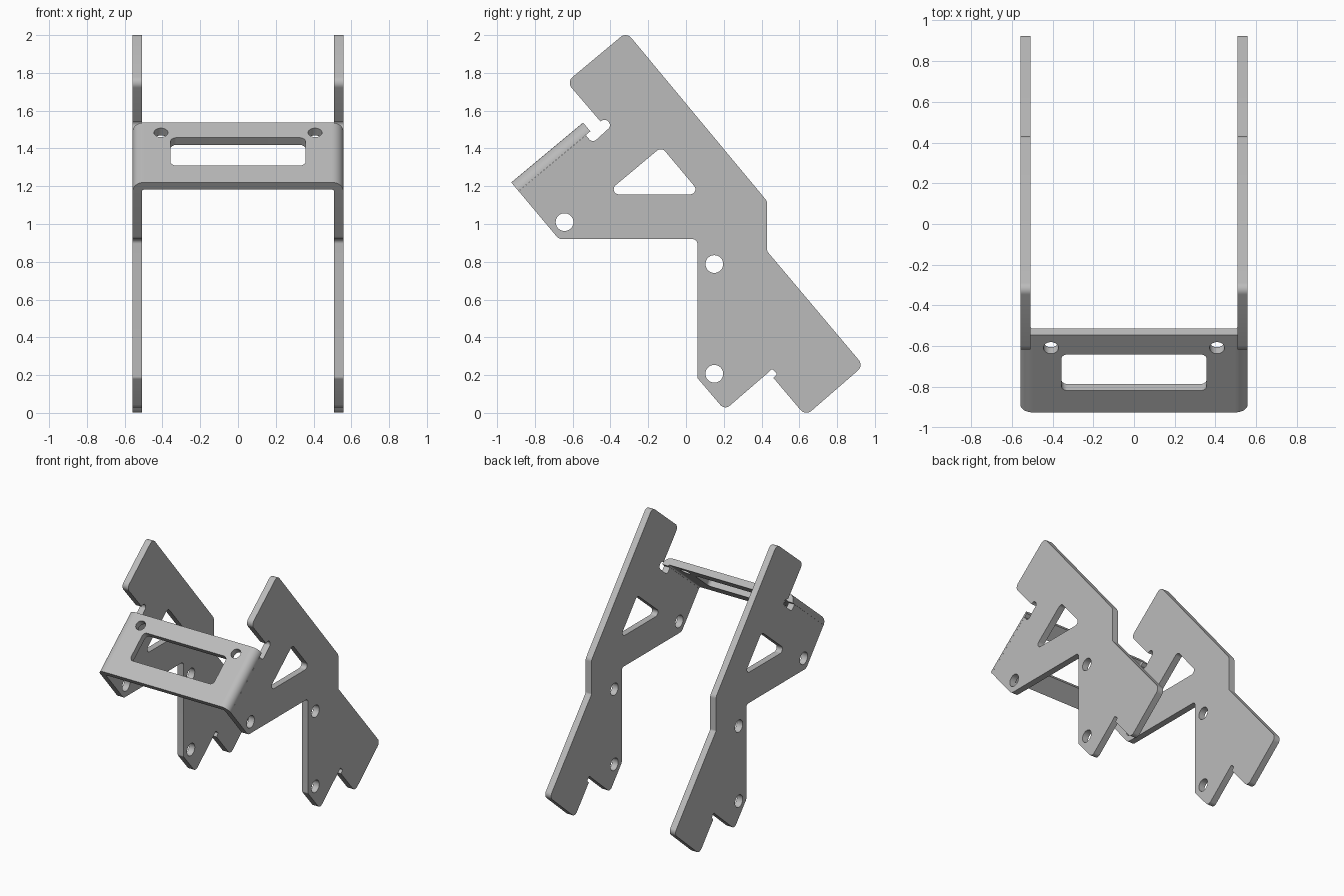
import bpy, bmesh
from math import sin, cos, pi, radians, tan
from mathutils import Matrix, Vector

cube = bpy.data.objects.get("Cube")
if cube:
    bpy.data.objects.remove(cube, do_unlink=True)

steel = bpy.data.materials.new("plain_grey")
steel.use_nodes = True
GREY = (0.5, 0.5, 0.5, 1)
steel.diffuse_color = GREY
steel.node_tree.nodes["Principled BSDF"].inputs["Base Color"].default_value = GREY


def rounded(corners, steps=8):
    """Polygon from (x, y, radius) corners, with true fillets."""
    out = []
    count = len(corners)
    for i, (x, y, r) in enumerate(corners):
        p = Vector((x, y))
        if r == 0:
            out.append(p)
            continue
        a = (Vector(corners[i - 1][:2]) - p).normalized()
        b = (Vector(corners[(i + 1) % count][:2]) - p).normalized()
        half = a.angle(b) / 2
        centre = p + (a + b).normalized() * r / sin(half)
        start = p + a * r / tan(half) - centre
        end = p + b * r / tan(half) - centre
        sweep = start.angle(end)
        for k in range(steps + 1):
            t = k / steps
            out.append(centre + (start * sin((1 - t) * sweep) + end * sin(t * sweep)) / sin(sweep))
    return out


def circle(x, y, r, n=32):
    return [Vector((x + r * cos(2 * pi * k / n), y + r * sin(2 * pi * k / n))) for k in range(n)]


def sheet(name, loops, thickness, axes, origin):
    """Extrude a filled outline (first loop) with holes (other loops)."""
    data = bpy.data.curves.new(name, "CURVE")
    data.dimensions = "2D"
    data.fill_mode = "BOTH"
    data.extrude = thickness / 2
    for loop in loops:
        spline = data.splines.new("POLY")
        spline.points.add(len(loop) - 1)
        for point, co in zip(spline.points, loop):
            point.co = (co.x, co.y, 0, 1)
        spline.use_cyclic_u = True
    obj = bpy.data.objects.new(name, data)
    bpy.context.collection.objects.link(obj)
    bpy.ops.object.select_all(action="DESELECT")
    obj.select_set(True)
    bpy.context.view_layer.objects.active = obj
    bpy.ops.object.convert(target="MESH")
    obj = bpy.context.object
    bm = bmesh.new()
    bm.from_mesh(obj.data)
    bmesh.ops.remove_doubles(bm, verts=bm.verts, dist=0.0005)
    bmesh.ops.transform(bm, matrix=Matrix.Translation(origin) @ Matrix(axes).transposed().to_4x4(),
                        verts=bm.verts)
    bmesh.ops.recalc_face_normals(bm, faces=bm.faces)
    bm.to_mesh(obj.data)
    bm.free()
    obj.data.materials.clear()
    obj.data.materials.append(steel)
    bpy.ops.object.shade_smooth_by_angle(angle=radians(30))
    return obj


T = 0.05            # sheet thickness
HALF = 0.558        # half width
R = 0.06            # outer bend radius
DEPTH = 0.495       # depth of the tilted bridge
TILT = radians(39.8)
X = Vector((1, 0, 0))
U = Vector((0, cos(TILT), sin(TILT)))
N = Vector((0, -sin(TILT), cos(TILT)))
FRONT = Vector((0, -0.925, 1.22))

# Side plates: outline in (y, z) with corner radii
outline = rounded([
    (-0.315, 2.016, 0.04), (-0.632, 1.752, 0.04), (-0.452, 1.542, 0),
    # bend relief slot
    (-0.428, 1.562, 0.025), (-0.393, 1.521, 0.025), (-0.495, 1.428, 0.025), (-0.53, 1.47, 0),
    # lug below the bridge
    (-0.886, 1.174, 0), (-0.673, 0.92, 0.04), (0.06, 0.92, 0.025),
    # leg and foot
    (0.06, 0.185, 0.02), (0.205, 0.015, 0.035), (0.437, 0.215, 0),
    (0.455, 0.235, 0.01), (0.483, 0.207, 0.01), (0.463, 0.185, 0),
    (0.633, -0.016, 0.04), (0.94, 0.25, 0.04), (0.43, 0.855, 0.02), (0.43, 1.12, 0.04),
])
window = rounded([(-0.43, 1.157, 0.027), (0.081, 1.157, 0.027), (-0.13, 1.408, 0.03)])
bolt_holes = [circle(y, z, 0.047) for y, z in ((-0.643, 1.01), (0.15, 0.788), (0.15, 0.207))]
for side, sign in (("left", 1), ("right", -1)):
    sheet(side + "_side_plate", [outline, window] + bolt_holes, T,
          (Vector((0, 1, 0)), Vector((0, 0, 1)), X), Vector((sign * (HALF - T / 2), 0, 0)))

    # Curved bend joining the side plate to the bridge
    arc = [k * pi / 2 / 12 for k in range(13)]
    ring = [(R, a) for a in arc] + [(R - T, a) for a in reversed(arc)]
    profile = [Vector((sign * (HALF - R + r * cos(a)), r * sin(a) - R)) for r, a in ring]
    sheet(side + "_bend", [profile], DEPTH, (X, N, -U), FRONT + U * DEPTH / 2)

# Tilted bridge with a slot and two screw holes
w = HALF - R
bridge = rounded([(-w, 0, 0), (w, 0, 0), (w, DEPTH, 0), (-w, DEPTH, 0)])
slot = rounded([(-0.357, 0.14, 0.03), (0.357, 0.14, 0.03), (0.357, 0.37, 0.03), (-0.357, 0.37, 0.03)])
screws = [circle(s * 0.408, 0.412, 0.037) for s in (-1, 1)]
sheet("bridge_plate", [bridge, slot] + screws, T, (X, U, N), FRONT - N * T / 2)
